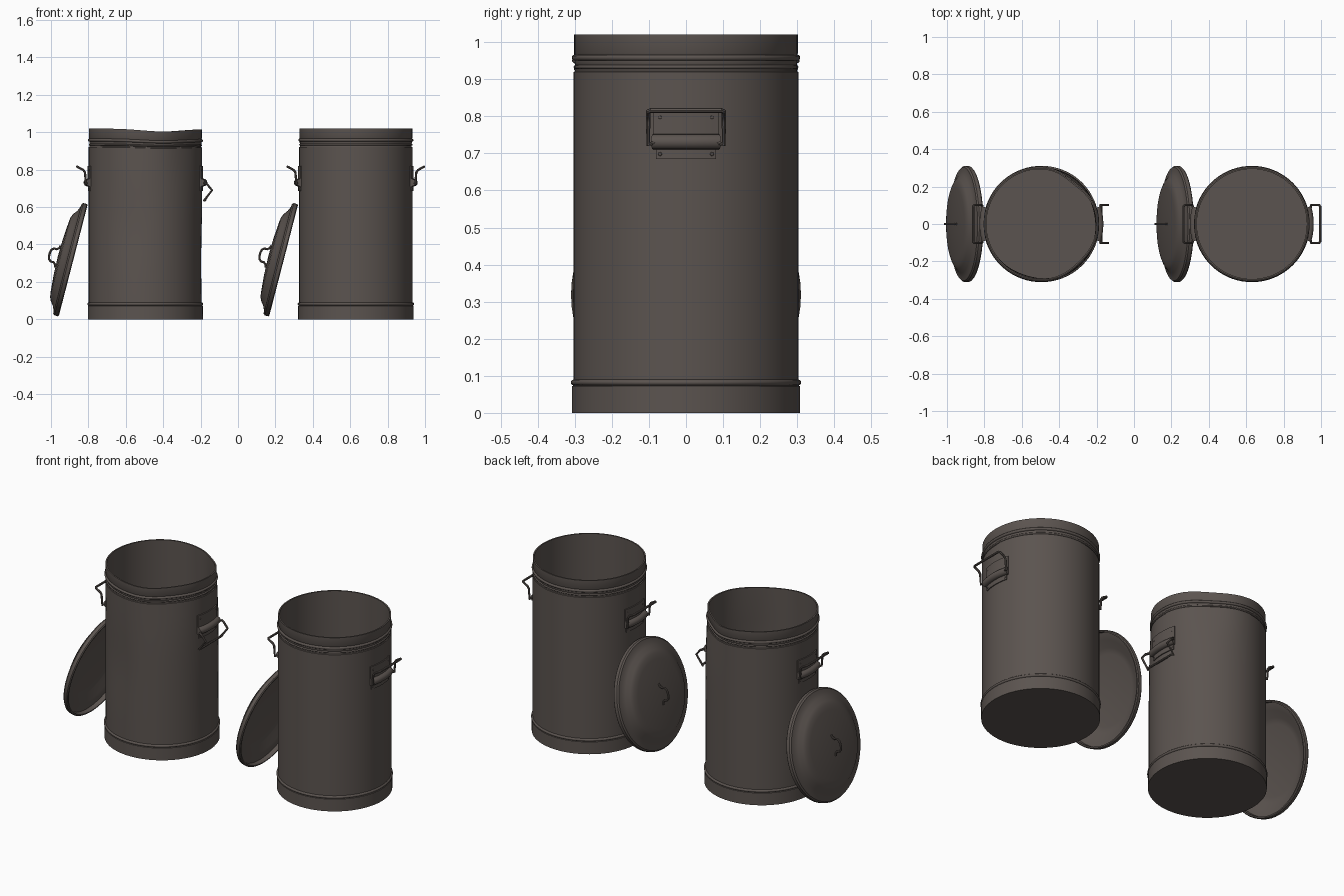
import bpy, bmesh, math
from mathutils import Matrix, Vector

if "Cube" in bpy.data.objects:
    bpy.data.objects.remove(bpy.data.objects["Cube"], do_unlink=True)

metal = bpy.data.materials.new("dark_weathered_metal")
COLOR = (0.105, 0.088, 0.079, 1)
metal.diffuse_color = COLOR
metal.use_nodes = True
metal.node_tree.nodes["Principled BSDF"].inputs["Base Color"].default_value = COLOR
metal.node_tree.nodes["Principled BSDF"].inputs["Roughness"].default_value = 0.7


def finish(name, mesh, matrix):
    obj = bpy.data.objects.new(name, mesh)
    bpy.context.collection.objects.link(obj)
    mesh.materials.clear()
    mesh.materials.append(metal)
    obj.matrix_world = matrix
    bpy.ops.object.select_all(action='DESELECT')
    obj.select_set(True)
    bpy.context.view_layer.objects.active = obj
    bpy.ops.object.shade_smooth_by_angle(angle=math.radians(35))
    return obj


def lathe(name, profile, matrix, steps=64, half_angle=None, warp=None):
    """Sweep an (r, z) profile around z: a full turn, or a capped arc about +x."""
    full = half_angle is None
    bm = bmesh.new()
    rings = []
    for i in range(steps if full else steps + 1):
        a = 2 * math.pi * i / steps if full else half_angle * (2 * i / steps - 1)
        rings.append([bm.verts.new((r * math.cos(a), r * math.sin(a), z)) for r, z in profile])
    n = len(profile)
    for i in range(steps):
        a, b = rings[i], rings[(i + 1) % len(rings)]
        for j in range(n - 1 if full else n):
            k = (j + 1) % n
            bm.faces.new((a[j], b[j], b[k], a[k]))
    if not full:
        bm.faces.new(rings[0])
        bm.faces.new(rings[-1])
    bmesh.ops.remove_doubles(bm, verts=bm.verts, dist=1e-5)
    if warp:
        for v in bm.verts:
            v.co = warp(v.co)
    bmesh.ops.recalc_face_normals(bm, faces=bm.faces)
    mesh = bpy.data.meshes.new(name)
    bm.to_mesh(mesh)
    bm.free()
    return finish(name, mesh, matrix)


def rod(name, points, radius, matrix):
    """Round wire along a path of points."""
    curve = bpy.data.curves.new(name, 'CURVE')
    curve.dimensions = '3D'
    curve.bevel_depth = radius
    curve.bevel_resolution = 2
    curve.use_fill_caps = True
    spline = curve.splines.new('POLY')
    spline.points.add(len(points) - 1)
    for p, co in zip(spline.points, points):
        p.co = (*co, 1)
    temp = bpy.data.objects.new(name + "_path", curve)
    mesh = bpy.data.meshes.new_from_object(temp)
    bpy.data.objects.remove(temp)
    return finish(name, mesh, matrix)


def dented(co):
    """Push in the wall near the top and let the rim sag."""
    a, r = math.atan2(co.y, co.x), math.hypot(co.x, co.y)
    if r < 0.1:
        return co
    push = 0
    for angle, height, depth in ((0.9, 1.0, 0.022), (-0.8, 0.98, 0.012), (-1.9, 0.5, 0.008), (0.2, 0.3, 0.007)):
        d = math.atan2(math.sin(a - angle), math.cos(a - angle))
        push += depth * math.exp(-(d / 0.4) ** 2 - ((co.z - height) / 0.2) ** 2)
    sag = 0.016 * math.exp(-((co.x - 0.1) / 0.17) ** 2) * max(0, (co.z - 0.85) / 0.17)
    s = 1 - push / r
    return Vector((co.x * s, co.y * s, co.z - sag))


def bead(r, z, size):
    """Half-round rib on the wall."""
    return [(r + size * math.cos(t), z + size * math.sin(t))
            for t in (math.pi * (k / 6 - 0.5) for k in range(7))]


# Can wall: base band, ribs, tall side, rolled rim, inner wall and floor
wall = [(0, 0), (0.308, 0), (0.308, 0.072)] + bead(0.303, 0.082, 0.008) + [(0.303, 0.094)]
wall += [(0.303, 0.1 + 0.082 * k) for k in range(11)]
wall += [(0.299, 0.922)] + bead(0.298, 0.933, 0.005) + [(0.3, 0.943)]
wall += bead(0.3, 0.958, 0.008) + [(0.302, 0.97), (0.302, 1.02), (0.294, 1.02)]
wall += [(0.294, 0.92 - 0.1 * k) for k in range(9)] + [(0.294, 0.02), (0, 0.02)]

# Lid: skirt, rolled shoulder and shallow dome, with a hollow underside
lid_outer = [(0.298, 0), (0.305, 0), (0.31, 0.005), (0.31, 0.024), (0.303, 0.032), (0.285, 0.035),
             (0.262, 0.045), (0.24, 0.062), (0.22, 0.071), (0.19, 0.075), (0.1, 0.082), (0, 0.085)]
lid_inner = [(0, 0.074), (0.19, 0.066), (0.222, 0.06), (0.26, 0.036), (0.298, 0.026), (0.298, 0)]
lid_profile = lid_inner + lid_outer[1:]

# Bracket section: flat plate with a rolled hinge sleeve
sleeve = [(0.309 + 0.022 * math.cos(t), 0.731 + 0.021 * math.sin(t))
          for t in (math.pi * (k / 8 - 0.5) for k in range(9))]
bracket_section = [(0.299, 0.711), (0.309, 0.711)] + sleeve[1:-1] + [(0.309, 0.752), (0.309, 0.82), (0.299, 0.82)]
tab_section = [(0.299, 0.685), (0.308, 0.685), (0.308, 0.72), (0.299, 0.72)]

raised_side = [(0.318, 0.725), (0.323, 0.785), (0.332, 0.798), (0.365, 0.816)]
hanging_side = [(0.318, 0.728), (0.33, 0.722), (0.356, 0.69), (0.32, 0.638)]


def side_handle(label, base, turn, side):
    m = base @ Matrix.Rotation(turn, 4, 'Z')
    lathe(label + "_bracket", bracket_section, m, 12, 0.29)
    lathe(label + "_lower_tab", tab_section, m, 12, 0.265)
    # Wire bail with its ends tucked into the sleeve
    path = [(0.312, -0.08, 0.73)] + [(x, -0.102, z) for x, z in side]
    x, z = side[-1]
    path[-1] = (x - 0.006, -0.102, z - 0.003)
    path.append((x, -0.094, z))
    rod(label + "_bail", path + [(x, -y, z) for x, y, z in reversed(path)], 0.0065, m)
    for y in (-0.07, 0.07):
        for z in (0.698, 0.797):
            spot = Matrix.Rotation(math.asin(y / 0.309), 4, 'Z') @ Matrix.Translation((0.307, 0, z))
            lathe(label + "_rivet", [(0, 0.004), (0.004, 0.003), (0.006, 0)],
                  m @ spot @ Matrix.Rotation(math.pi / 2, 4, 'Y'), 8)


def bin_set(label, x, warp, left_bail):
    base = Matrix.Translation((x, 0, 0))
    lathe(label + "_can", wall, base, 72, warp=warp)
    side_handle(label + "_left_handle", base, 0, left_bail)
    side_handle(label + "_right_handle", base, math.pi, raised_side)
    # Lid leaning against the side of the can
    lean = base @ Matrix.Translation((-0.386, 0, 0.315)) @ Matrix.Rotation(math.radians(-75.5), 4, 'Y')
    lathe(label + "_lid", lid_profile, lean, 64)
    grip = [(-0.06, 0.084), (-0.045, 0.088), (-0.036, 0.1), (-0.036, 0.115), (-0.026, 0.127), (-0.01, 0.131)]
    grip += [(-t, d) for t, d in reversed(grip)]
    rod(label + "_lid_grip", [(t, 0, d) for t, d in grip], 0.006, lean)


bin_set("dented_bin", -0.495, dented, hanging_side)
bin_set("straight_bin", 0.63, None, raised_side)
